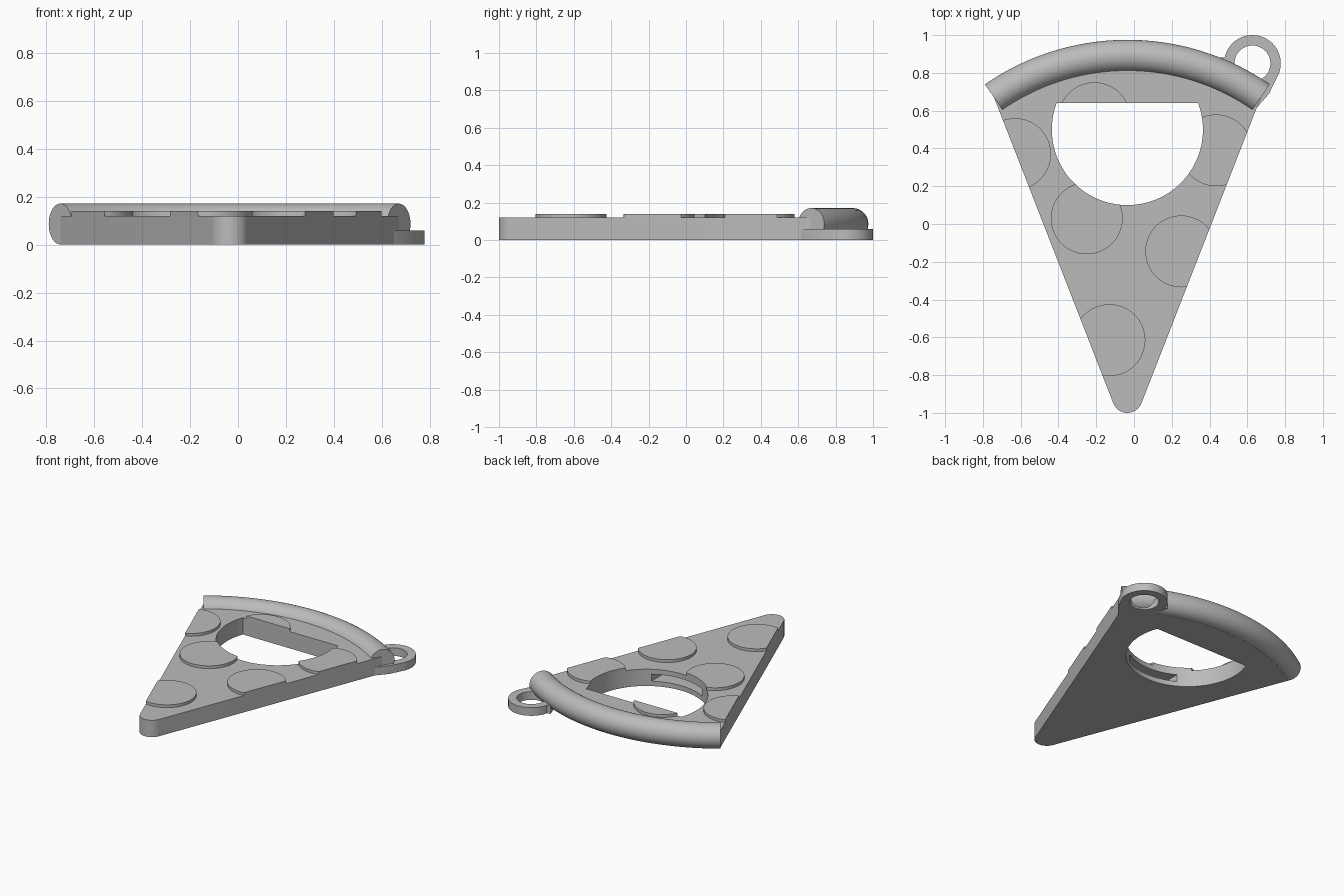
import bpy, bmesh
from math import sin, cos, pi, radians, sqrt
from mathutils import Vector, Matrix

default = bpy.data.objects.get("Cube")
if default:
    bpy.data.objects.remove(default, do_unlink=True)

grey = bpy.data.materials.new("plain_grey")
grey.use_nodes = True
colour = (0.5, 0.5, 0.5, 1)
grey.diffuse_color = colour
grey.node_tree.nodes["Principled BSDF"].inputs["Base Color"].default_value = colour

AXIS = -0.035           # centre line of the slice
HALF = radians(21.2)    # half angle of the wedge
ARC_Y = -0.35           # centre of the crust arc
ARC_R = 1.24


def make(name, bm):
    bmesh.ops.recalc_face_normals(bm, faces=bm.faces)
    mesh = bpy.data.meshes.new(name)
    bm.to_mesh(mesh)
    bm.free()
    mesh.materials.append(grey)
    obj = bpy.data.objects.new(name, mesh)
    bpy.context.collection.objects.link(obj)
    return obj


def prism(name, points, low, high):
    bm = bmesh.new()
    face = bm.faces.new([bm.verts.new((x, y, low)) for x, y in points])
    top = bmesh.ops.extrude_face_region(bm, geom=[face])["geom"]
    bmesh.ops.translate(bm, vec=(0, 0, high - low),
                        verts=[v for v in top if isinstance(v, bmesh.types.BMVert)])
    return make(name, bm)


def arc(x, y, radius, start, end, steps):
    angles = [start + (end - start) * i / steps for i in range(steps + 1)]
    return [(x + radius * cos(a), y + radius * sin(a)) for a in angles]


def disc(x, y, radius, steps=64):
    return arc(x, y, radius, 0, 2 * pi, steps)[:-1]


def boolean(obj, cutter, operation="DIFFERENCE"):
    mod = obj.modifiers.new("cut", "BOOLEAN")
    mod.operation, mod.object, mod.solver = operation, cutter, "EXACT"
    bpy.context.view_layer.objects.active = obj
    bpy.ops.object.modifier_apply(modifier=mod.name)


def smooth(obj):
    bpy.ops.object.select_all(action="DESELECT")
    obj.select_set(True)
    bpy.context.view_layer.objects.active = obj
    bpy.ops.object.shade_smooth_by_angle(angle=radians(30))


# Wedge outline: rounded tip, straight sides, arc beneath the crust
sweep = radians(34.7)
outline = arc(AXIS, -0.92, 0.08, pi + HALF, 2 * pi - HALF, 16)
outline += arc(AXIS, ARC_Y, ARC_R, pi / 2 - sweep, pi / 2 + sweep, 40)
base = prism("slice_base", outline, 0, 0.12)
trimmer = prism("trim_helper", outline, -0.1, 0.3)

# Opening: a circle with a flat back edge
rise = 0.14 / 0.4
flat = math_angle = Vector((sqrt(1 - rise ** 2), rise)).angle_signed(Vector((1, 0)))
opening = prism("opening_helper",
                arc(AXIS, 0.5, 0.4, pi - flat, 2 * pi + flat, 72), -0.1, 0.3)
boolean(base, opening)

# Slot in the front wall of the opening
slot = prism("slot_helper", [(AXIS - 0.2, -0.05), (AXIS + 0.2, -0.05),
                             (AXIS + 0.2, 0.3), (AXIS - 0.2, 0.3)], 0.035, 0.085)
boolean(base, slot)
smooth(base)

# Round toppings trimmed by the slice sides and the opening
spots = [(-0.25, 0.03), (0.25, -0.145), (-0.13, -0.615),
         (-0.63, 0.37), (0.435, 0.39), (-0.21, 0.56)]
for i, (x, y) in enumerate(spots):
    topping = prism(f"topping_{i + 1}", disc(x, y, 0.19), 0.12, 0.14)
    boolean(topping, trimmer, "INTERSECT")
    boolean(topping, opening)
    smooth(topping)

# Crust: a round section swept along the arc
bm = bmesh.new()
turn = Matrix.Rotation(-sweep, 3, "Z")
ring = [bm.verts.new(turn @ Vector((0, ARC_R + y, z + 0.086)))
        for y, z in disc(0, 0, 0.085, 48)]
start = bm.faces.new(ring)
bmesh.ops.spin(bm, geom=[start], cent=(0, 0, 0), axis=(0, 0, 1),
               angle=2 * sweep, steps=64, use_duplicate=False)
bmesh.ops.translate(bm, verts=bm.verts, vec=(AXIS, ARC_Y, 0))
crust = make("crust", bm)
smooth(crust)

# Hanging loop with a tab that runs under the crust
loop_x, loop_y = 0.627, 0.85
tab = arc(loop_x, loop_y, 0.15, radians(-27), radians(168), 40)
tab += [(0.455, 0.88), (0.5, 0.75), (0.6, 0.62), (0.645, 0.61), (0.715, 0.69)]
loop = prism("hanging_loop", tab, 0, 0.058)
loop_hole = prism("loop_hole_helper", disc(loop_x, loop_y, 0.095), -0.1, 0.2)
boolean(loop, loop_hole)
smooth(loop)

for helper in (trimmer, opening, slot, loop_hole):
    bpy.data.objects.remove(helper, do_unlink=True)
